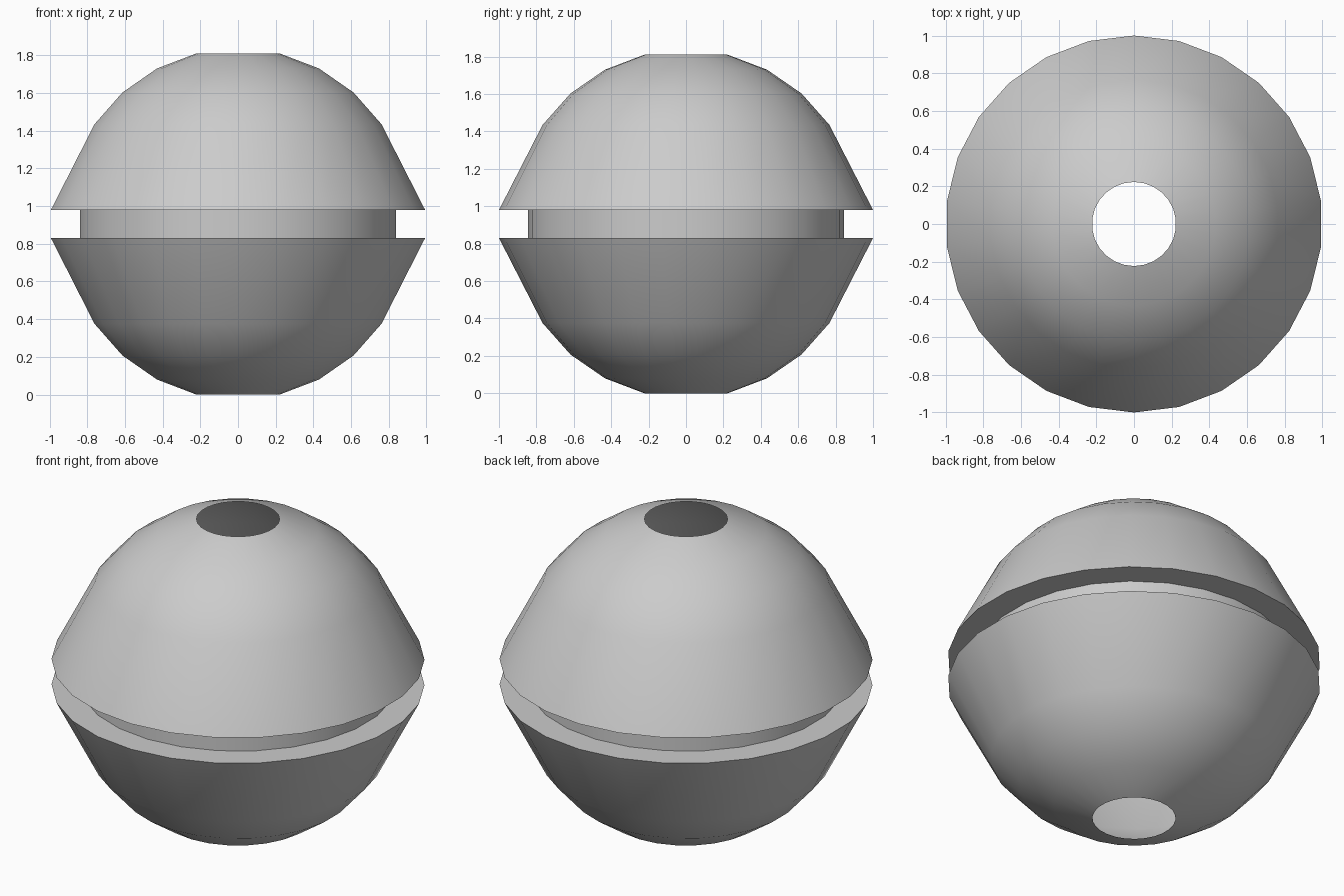
import bpy, bmesh, math

if "Cube" in bpy.data.objects:
    bpy.data.objects.remove(bpy.data.objects["Cube"])

SEGMENTS = 26
MID = 0.905            # height of the mirror plane
R = 0.932              # dome sphere radius
STEP = math.tau / SEGMENTS

# Half profile (radius, height above mid-plane): groove wall, rim, dome up to the open pole
half = [(0.845, 0.075), (1.0, 0.075)]
half += [(R * math.sin(k * STEP), R * math.cos(k * STEP)) for k in (4, 3, 2, 1)]

# Full open profile: mirrored lower half followed by the upper half
profile = [(r, MID - h) for r, h in reversed(half)] + [(r, MID + h) for r, h in half]

# Revolve into a hollow grooved shell with a round opening at each pole
bm = bmesh.new()
rings = [[bm.verts.new((r * math.sin(i * STEP), -r * math.cos(i * STEP), z))
          for i in range(SEGMENTS)] for r, z in profile]
for low, high in zip(rings, rings[1:]):
    for i in range(SEGMENTS):
        j = (i + 1) % SEGMENTS
        bm.faces.new((low[i], low[j], high[j], high[i]))

mesh = bpy.data.meshes.new("grooved_shell")
bm.to_mesh(mesh)
bm.free()
shell = bpy.data.objects.new("grooved_shell", mesh)
bpy.context.collection.objects.link(shell)

# Smooth domes, crisp rims
bpy.context.view_layer.objects.active = shell
shell.select_set(True)
bpy.ops.object.shade_smooth_by_angle(angle=math.radians(30))
